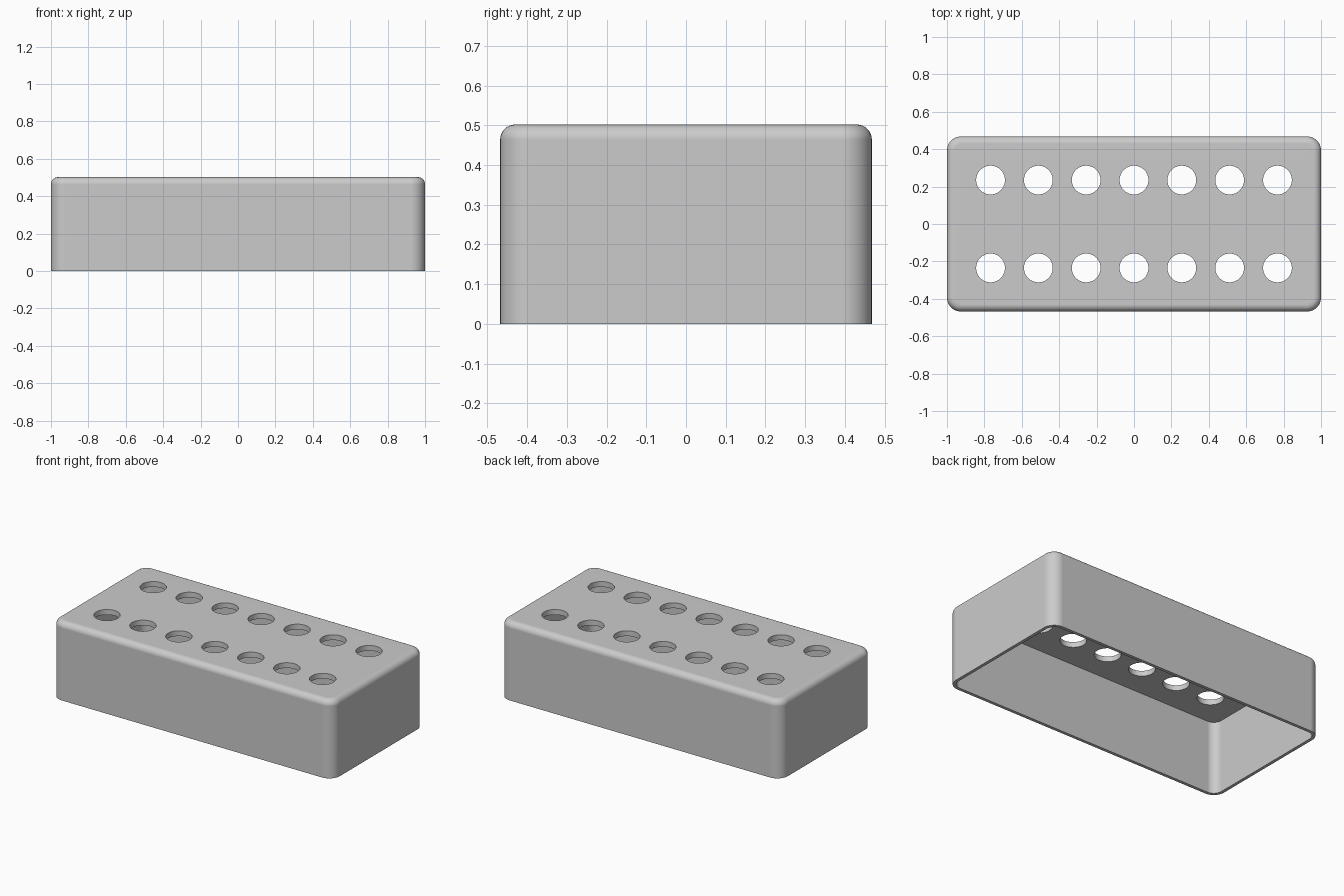
import bpy, bmesh, math

if "Cube" in bpy.data.objects:
    bpy.data.objects.remove(bpy.data.objects["Cube"])

HX, HY, HEIGHT = 1.0, 0.468, 0.502      # half sizes and height
CORNER, FILLET = 0.075, 0.038           # upright corner and top edge radii
WALL, ROOF = 0.02, 0.034                # side and top thickness
HOLE_R, HOLE_STEP, HOLE_Y = 0.077, 0.2557, 0.235

bm = bmesh.new()


def loop_from(points):
    verts = [bm.verts.new(p) for p in points]
    for a, b in zip(verts, verts[1:] + verts[:1]):
        bm.edges.new((a, b))
    return verts


def rounded_rect(inset, z, steps=10):
    r = CORNER - inset
    pts = []
    for k, (sx, sy) in enumerate(((1, 1), (-1, 1), (-1, -1), (1, -1))):
        for i in range(steps + 1):
            a = (k + i / steps) * math.pi / 2
            pts.append((sx * (HX - CORNER) + r * math.cos(a),
                        sy * (HY - CORNER) + r * math.sin(a), z))
    return loop_from(pts)


def circle(x, y, z, n=40):
    return loop_from([(x + HOLE_R * math.cos(2 * math.pi * i / n),
                       y + HOLE_R * math.sin(2 * math.pi * i / n), z) for i in range(n)])


def bridge(a, b):
    n = len(a)
    for i in range(n):
        j = (i + 1) % n
        bm.faces.new((a[i], a[j], b[j], b[i]))


def fill(loops):
    edges = [bm.edges.get((a, b)) for lp in loops for a, b in zip(lp, lp[1:] + lp[:1])]
    bmesh.ops.triangle_fill(bm, edges=edges, use_beauty=True, use_dissolve=False)


# Shell section: inner wall, bottom rim, outer wall, rounded top edge
z_in = HEIGHT - ROOF
rings = [rounded_rect(WALL, z_in), rounded_rect(WALL, 0), rounded_rect(0, 0)]
for i in range(9):
    a = i / 8 * math.pi / 2
    rings.append(rounded_rect(FILLET * (1 - math.cos(a)),
                              HEIGHT - FILLET + FILLET * math.sin(a)))
for a, b in zip(rings, rings[1:]):
    bridge(a, b)

# Two rows of seven round holes through the top
centres = [(i * HOLE_STEP, s * HOLE_Y) for s in (-1, 1) for i in range(-3, 4)]
upper = [circle(x, y, HEIGHT) for x, y in centres]
lower = [circle(x, y, z_in) for x, y in centres]
fill([rings[-1]] + upper)
fill([rings[0]] + lower)
for a, b in zip(upper, lower):
    bridge(a, b)
bmesh.ops.recalc_face_normals(bm, faces=bm.faces)

mesh = bpy.data.meshes.new("cover")
bm.to_mesh(mesh)
bm.free()
cover = bpy.data.objects.new("cover", mesh)
bpy.context.collection.objects.link(cover)

grey = bpy.data.materials.new("light grey")
grey.diffuse_color = (0.6, 0.6, 0.6, 1)
grey.use_nodes = True
grey.node_tree.nodes["Principled BSDF"].inputs["Base Color"].default_value = grey.diffuse_color
mesh.materials.append(grey)

# Smooth rounded edges, crisp rims and flat faces
bpy.context.view_layer.objects.active = cover
cover.select_set(True)
bpy.ops.object.shade_smooth_by_angle(angle=math.radians(35))
wn = cover.modifiers.new("flat faces", 'WEIGHTED_NORMAL')
wn.keep_sharp = True
